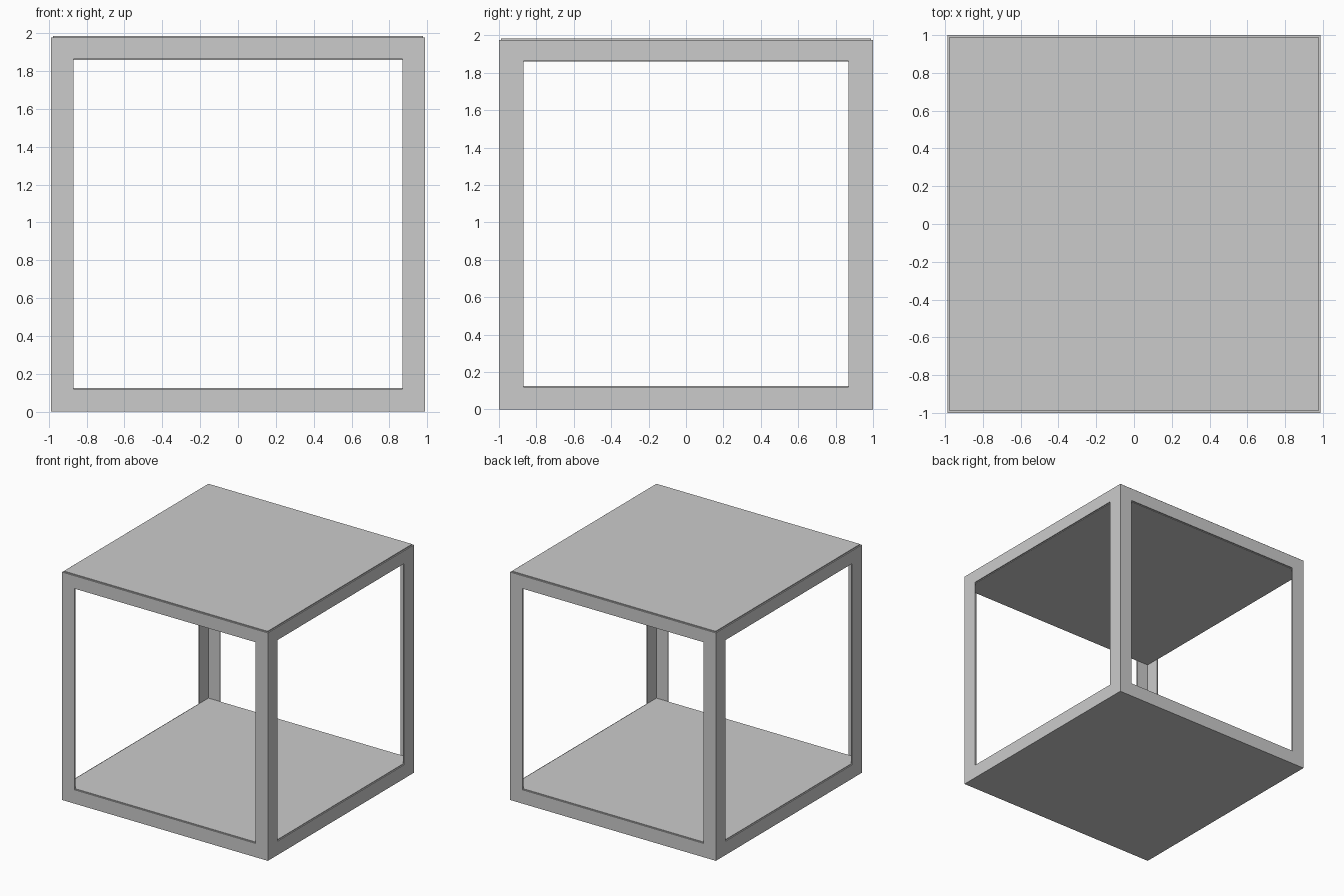
import bpy
import bmesh

if "Cube" in bpy.data.objects:
    bpy.data.objects.remove(bpy.data.objects["Cube"])

HX, HY, TOP = 0.987, 1.0, 1.976   # half width, half depth, frame height
T = 0.01                          # frame sheet thickness
WIN, Z0, Z1 = 0.868, 0.12, 1.864  # window half width, sill and head heights


def finish(name, bm):
    bmesh.ops.recalc_face_normals(bm, faces=bm.faces)
    mesh = bpy.data.meshes.new(name)
    bm.to_mesh(mesh)
    bm.free()
    obj = bpy.data.objects.new(name, mesh)
    bpy.context.collection.objects.link(obj)
    return obj


def slab(name, hx, hy, z0, z1):
    bm = bmesh.new()
    bmesh.ops.create_cube(bm, size=1)
    for v in bm.verts:
        v.co = (v.co.x * 2 * hx, v.co.y * 2 * hy, z0 + (v.co.z + 0.5) * (z1 - z0))
    finish(name, bm)


def window_frame(name, half, place):
    """Thin upright sheet with a square opening; place maps (u, depth, z) to x, y, z."""
    outer = [(-half, 0), (half, 0), (half, TOP), (-half, TOP)]
    inner = [(-WIN, Z0), (WIN, Z0), (WIN, Z1), (-WIN, Z1)]
    bm = bmesh.new()
    rings = [[bm.verts.new(place(u, d, z)) for u, z in loop]
             for loop, d in ((outer, 0), (inner, 0), (inner, T), (outer, T))]
    for k in range(4):
        a, b = rings[k], rings[(k + 1) % 4]
        for i in range(4):
            j = (i + 1) % 4
            bm.faces.new((a[i], a[j], b[j], b[i]))
    finish(name, bm)


# Four thin frames around the sides
for side, s in (("front", -1), ("back", 1)):
    window_frame(side + "_frame", HX, lambda u, d, z, s=s: (u, s * (HY - d), z))
for side, s in (("left", -1), ("right", 1)):
    window_frame(side + "_frame", HY - T, lambda u, d, z, s=s: (s * (HX - d), u, z))

# Floor and roof slabs fitted inside the frames, standing slightly proud
slab("floor_slab", HX - T, HY - T, 0, 0.126)
slab("roof_slab", HX - T, HY - T, 1.859, 1.984)
